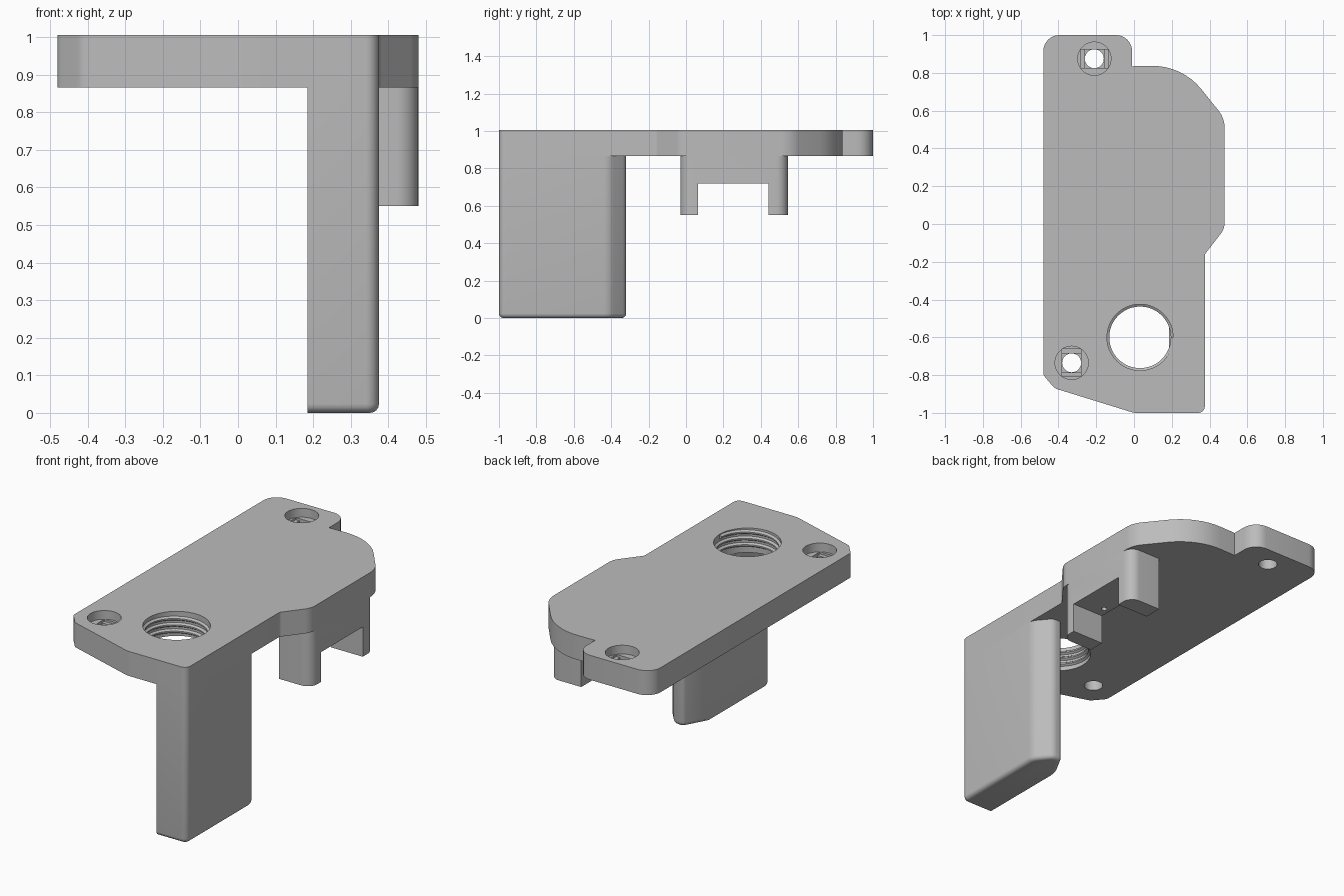
import bpy, bmesh, math
from mathutils import Vector, Matrix

cube = bpy.data.objects.get("Cube")
if cube:
    bpy.data.objects.remove(cube, do_unlink=True)

grey = bpy.data.materials.new("light grey")
grey.use_nodes = True
colour = (0.5, 0.5, 0.5, 1)
grey.diffuse_color = colour
grey.node_tree.nodes["Principled BSDF"].inputs["Base Color"].default_value = colour

TOP, UNDER = 1.005, 0.865


def rounded(corners, steps=8):
    """Counter-clockwise outline from (x, y, fillet radius) corners."""
    out = []
    for i, (x, y, r) in enumerate(corners):
        p = Vector((x, y))
        a = p - Vector(corners[i - 1][:2])
        b = Vector(corners[(i + 1) % len(corners)][:2]) - p
        turn = math.atan2(a.x * b.y - a.y * b.x, a.dot(b))
        if r == 0:
            out.append(p)
            continue
        start = p - a.normalized() * r * math.tan(abs(turn) / 2)
        normal = Vector((-a.y, a.x)).normalized() * math.copysign(r, turn)
        centre = start + normal
        for k in range(steps + 1):
            out.append(centre + Matrix.Rotation(turn * k / steps, 2) @ (start - centre))
    return out


def make_object(name, bm):
    bmesh.ops.recalc_face_normals(bm, faces=bm.faces)
    mesh = bpy.data.meshes.new(name)
    bm.to_mesh(mesh)
    bm.free()
    mesh.materials.append(grey)
    obj = bpy.data.objects.new(name, mesh)
    bpy.context.collection.objects.link(obj)
    return obj


def prism_mesh(points, z0, z1):
    bm = bmesh.new()
    face = bm.faces.new([bm.verts.new((p[0], p[1], z0)) for p in points])
    ext = bmesh.ops.extrude_face_region(bm, geom=[face], use_keep_orig=True)
    top = [v for v in ext["geom"] if isinstance(v, bmesh.types.BMVert)]
    bmesh.ops.translate(bm, verts=top, vec=(0, 0, z1 - z0))
    return bm


def prism(name, points, z0, z1):
    return make_object(name, prism_mesh(points, z0, z1))


def circle(x, y, r, n=48):
    return [(x + r * math.cos(math.tau * i / n), y + r * math.sin(math.tau * i / n))
            for i in range(n)]


def rect(x, y, w, h):
    return [(x - w, y - h), (x + w, y - h), (x + w, y + h), (x - w, y + h)]


def select_only(obj):
    bpy.ops.object.select_all(action='DESELECT')
    obj.select_set(True)
    bpy.context.view_layer.objects.active = obj


def cut(obj, points, z0, z1):
    cutter = prism("cutter", points, z0, z1)
    cutter.hide_render = True
    mod = obj.modifiers.new("cut", 'BOOLEAN')
    mod.operation, mod.solver, mod.object = 'DIFFERENCE', 'EXACT', cutter
    select_only(obj)
    bpy.ops.object.modifier_apply(modifier=mod.name)
    bpy.data.objects.remove(cutter, do_unlink=True)


def smooth(obj):
    select_only(obj)
    bpy.ops.object.shade_smooth_by_angle(angle=math.radians(30))


# Mounting plate
plate = prism("mounting_plate", rounded([
    (-0.48, -0.80, 0.04), (-0.42, -0.87, 0.05), (0, -1, 0.1), (0.375, -1, 0.035),
    (0.375, -0.16, 0.03), (0.48, -0.025, 0.1), (0.48, 0.56, 0.15),
    (0.255, 0.84, 0.33), (-0.01, 0.835, 0), (-0.01, 1, 0.085), (-0.48, 1, 0.085),
]), UNDER, TOP)

# Large bore
BORE_X, BORE_Y, BORE_R = 0.032, -0.6, 0.175
cut(plate, circle(BORE_X, BORE_Y, BORE_R, 64), UNDER - 0.1, TOP + 0.1)

# Countersunk screw holes: round seat, slot, square step, round shaft
SHAFT, SEAT = 0.05, 0.088
for x, y, along_x in ((-0.21, 0.875, True), (-0.33, -0.735, False)):
    cut(plate, circle(x, y, SHAFT), UNDER - 0.1, TOP + 0.1)
    cut(plate, circle(x, y, SEAT), TOP - 0.05, TOP + 0.1)
    across = math.sqrt(SEAT ** 2 - SHAFT ** 2)
    size = (across, SHAFT) if along_x else (SHAFT, across)
    cut(plate, rect(x, y, *size), TOP - 0.062, TOP + 0.1)
    cut(plate, rect(x, y, SHAFT, SHAFT), TOP - 0.074, TOP + 0.1)
smooth(plate)

# Thread ridge winding up inside the bore
bm = bmesh.new()
PITCH, TURNS, PER_TURN = 0.036, 3, 48
rows = []
for i in range(TURNS * PER_TURN + 1):
    a = math.tau * i / PER_TURN
    z = UNDER + 0.016 + PITCH * i / PER_TURN
    rows.append([bm.verts.new((BORE_X + r * math.cos(a), BORE_Y + r * math.sin(a), z + dz))
                 for r, dz in ((BORE_R + 0.003, -0.014), (BORE_R - 0.012, -0.004),
                               (BORE_R - 0.012, 0.004), (BORE_R + 0.003, 0.014))])
for low, high in zip(rows, rows[1:]):
    for k in range(4):
        j = (k + 1) % 4
        bm.faces.new((low[k], low[j], high[j], high[k]))
bm.faces.new(rows[0])
bm.faces.new(rows[-1])
smooth(make_object("bore_thread", bm))

# Long leg with a rounded rear nose and rounded bottom edge
INNER = 0.185
bm = prism_mesh(rounded([
    (INNER, -1, 0), (0.375, -1, 0.035), (0.375, -0.41, 0.08),
    (0.30, -0.32, 0.05), (0.245, -0.32, 0.03), (INNER, -0.43, 0),
]), 0, UNDER)
bottom = [e for e in bm.edges if all(v.co.z < 0.001 for v in e.verts)
          and any(v.co.x > INNER + 0.001 for v in e.verts)]
bmesh.ops.bevel(bm, geom=bottom, offset=0.024, segments=4, profile=0.5,
                affect='EDGES', clamp_overlap=True)
smooth(make_object("long_leg", bm))

# Two-pronged bracket under the side lobe
bracket = prism("pronged_bracket", rounded([
    (0.28, -0.03, 0), (0.48, -0.03, 0.06), (0.48, 0.545, 0.06), (0.28, 0.545, 0),
]), 0.55, UNDER)
cut(bracket, rect(0.38, 0.2525, 0.2, 0.1875), 0.4, 0.72)
cut(bracket, circle(0.32, 0.13, 0.015, 24), 0.6, 0.82)
smooth(bracket)
